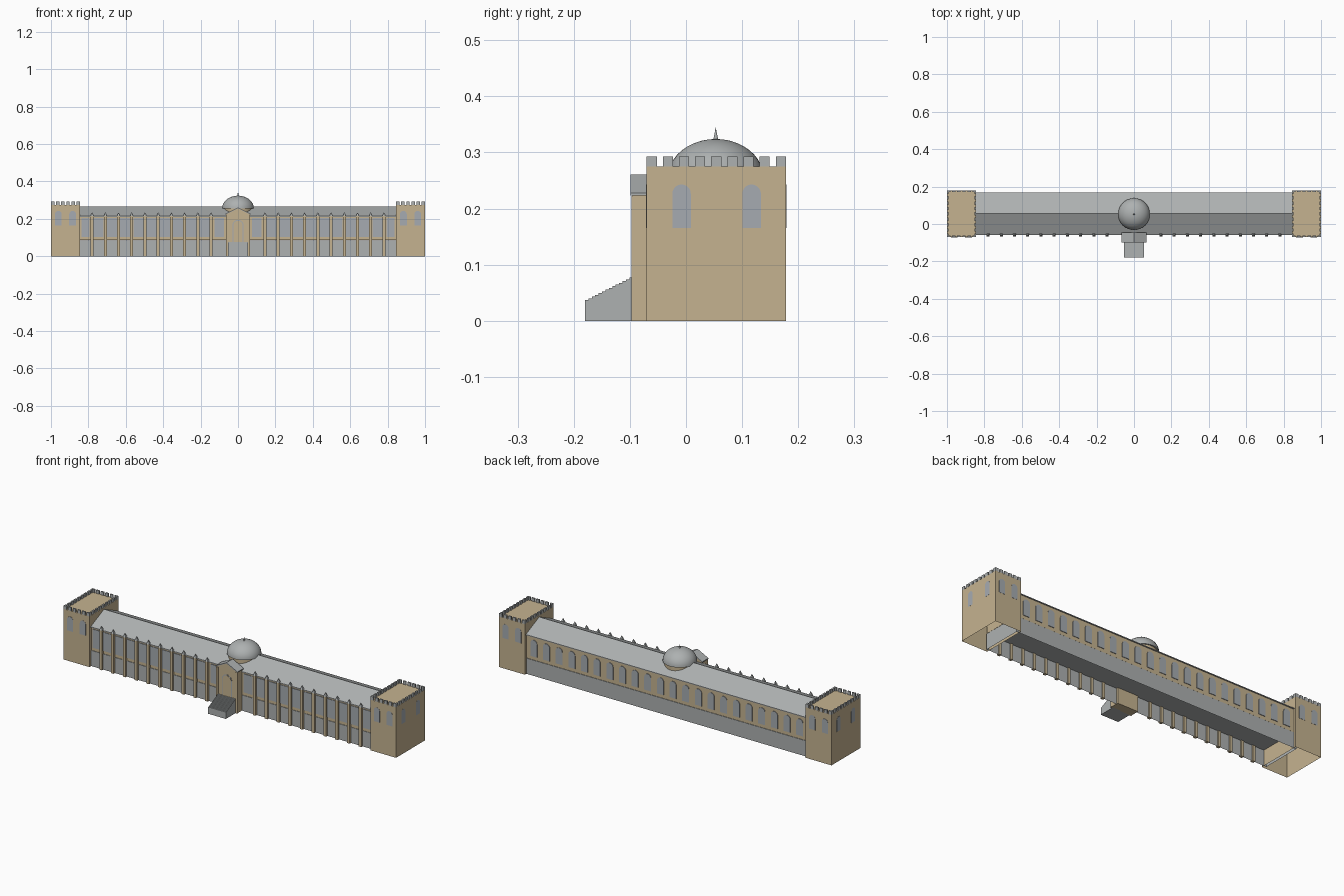
import bpy, bmesh, math

if "Cube" in bpy.data.objects:
    bpy.data.objects.remove(bpy.data.objects["Cube"])


def material(name, rgb):
    m = bpy.data.materials.new(name)
    m.diffuse_color = (*rgb, 1)
    m.use_nodes = True
    m.node_tree.nodes["Principled BSDF"].inputs["Base Color"].default_value = m.diffuse_color
    return m


STONE = material("sandstone", (0.56, 0.45, 0.28))
SLATE = material("grey_slate", (0.42, 0.44, 0.44))
GLASS = material("window_glass", (0.38, 0.41, 0.44))


def finish(name, bm, mat, recalc=True):
    if recalc:
        bmesh.ops.recalc_face_normals(bm, faces=bm.faces[:])
    me = bpy.data.meshes.new(name)
    bm.to_mesh(me)
    bm.free()
    me.materials.append(mat)
    ob = bpy.data.objects.new(name, me)
    bpy.context.collection.objects.link(ob)
    return ob


def add_box(bm, x0, x1, y0, y1, z0, z1, open_bottom=False):
    v = [bm.verts.new((x, y, z)) for z in (z0, z1) for x, y in
         ((x0, y0), (x1, y0), (x1, y1), (x0, y1))]
    quads = [(4, 5, 6, 7), (0, 1, 5, 4), (1, 2, 6, 5), (2, 3, 7, 6), (3, 0, 4, 7)]
    if not open_bottom:
        quads.append((3, 2, 1, 0))
    for q in quads:
        bm.faces.new([v[i] for i in q])


def add_prism(bm, outline, to_world, a, b):
    """Extrude a 2D outline between depths a and b."""
    lo = [bm.verts.new(to_world(u, w, a)) for u, w in outline]
    hi = [bm.verts.new(to_world(u, w, b)) for u, w in outline]
    bm.faces.new(lo)
    bm.faces.new(hi[::-1])
    n = len(outline)
    for i in range(n):
        j = (i + 1) % n
        bm.faces.new((lo[j], lo[i], hi[i], hi[j]))


def along_y(u, w, d):
    return (u, d, w)


def along_x(u, w, d):
    return (d, u, w)


def arch(c, half, z0, z1, n=10):
    """Round-headed opening outline, z1 is the crown."""
    spring = z1 - half
    pts = [(c - half, z0), (c + half, z0)]
    return pts + [(c + half * math.cos(math.pi * i / n), spring + half * math.sin(math.pi * i / n))
                  for i in range(n + 1)]


def add_cone(bm, x, y, z0, z1, r, n):
    base = [bm.verts.new((x + r * math.cos(math.tau * (i + .5) / n),
                          y + r * math.sin(math.tau * (i + .5) / n), z0)) for i in range(n)]
    tip = bm.verts.new((x, y, z1))
    bm.faces.new(base[::-1])
    for i in range(n):
        bm.faces.new((base[i], base[(i + 1) % n], tip))


# Long hall: slate basement, sandstone upper floor, gable roof
bm = bmesh.new()
add_box(bm, -0.86, 0.86, -0.055, 0.165, 0, 0.085, True)
finish("basement", bm, SLATE, False)
bm = bmesh.new()
add_box(bm, -0.86, 0.86, -0.054, 0.164, 0.086, 0.213)
finish("upper_floor", bm, STONE)
bm = bmesh.new()
add_prism(bm, [(-0.059, 0.211), (0.169, 0.211), (0.169, 0.215), (0.055, 0.267), (-0.059, 0.215)],
          along_x, -0.85, 0.85)
finish("hall_roof", bm, SLATE)

# Front bays: buttresses with pinnacles, wide windows between them
STEP = 0.0707
posts = [s * (0.144 + STEP * i) for s in (-1, 1) for i in range(10)]
bm, caps, panes = bmesh.new(), bmesh.new(), bmesh.new()
for x in posts:
    add_box(bm, x - 0.008, x + 0.008, -0.066, -0.05, 0, 0.215)
    add_cone(caps, x, -0.058, 0.215, 0.236, 0.0115, 4)
for s in (-1, 1):
    for i in range(10):
        c = s * (0.144 + STEP * (i - 0.5) if i else 0.1)
        half = 0.027 if i else 0.026
        add_box(panes, c - half, c + half, -0.057, -0.05, 0.103, 0.204)
    c = s * 0.815
    add_box(panes, c - 0.022, c + 0.022, -0.057, -0.05, 0.103, 0.204)
finish("buttresses", bm, STONE)
finish("pinnacles", caps, SLATE)
finish("front_windows", panes, GLASS)

# Arched windows along the back
bm = bmesh.new()
for i in range(22):
    add_prism(bm, arch(-0.8 + 1.6 * i / 21, 0.02, 0.105, 0.195), along_y, 0.16, 0.167)
finish("back_windows", bm, GLASS)

# End towers with arched windows and battlements
Y0, Y1 = -0.07, 0.178
for s, side in ((-1, "left"), (1, "right")):
    x0, x1 = sorted((s * 0.845, s * 1.0))
    bm = bmesh.new()
    add_box(bm, x0, x1, Y0, Y1, 0, 0.275, True)
    finish(side + "_tower", bm, STONE, False)
    bm = bmesh.new()
    for off in (-0.038, 0.038):
        for y in (Y0, Y1):
            add_prism(bm, arch(s * 0.9225 + off, 0.018, 0.165, 0.243), along_y, y - 0.001, y + 0.001)
    for c in (-0.008, 0.117):
        add_prism(bm, arch(c, 0.0165, 0.165, 0.243), along_x, s * 0.999, s * 1.0005)
    finish(side + "_tower_windows", bm, GLASS)
    bm = bmesh.new()
    t, w = 0.008, 0.018
    for i in range(6):
        x = x0 + (x1 - x0 - w) * i / 5
        for y in (Y0, Y1 - t):
            add_box(bm, x, x + w, y, y + t, 0.274, 0.293)
    for i in range(9):
        y = Y0 + (Y1 - Y0 - w) * i / 8
        for x in (x0, x1 - t):
            add_box(bm, x, x + t, y, y + w, 0.274, 0.293)
    finish(side + "_battlements", bm, SLATE)

# Entrance porch: gabled block, roof slabs, arch moulding, corner strips
bm = bmesh.new()
add_prism(bm, [(-0.062, 0), (0.062, 0), (0.062, 0.225), (0, 0.256), (-0.062, 0.225)],
          along_y, -0.095, -0.045)
finish("porch", bm, STONE)
bm = bmesh.new()
add_prism(bm, [(-0.066, 0.223), (0, 0.255), (0.066, 0.223), (0.066, 0.228), (0, 0.261), (-0.066, 0.228)],
          along_y, -0.099, -0.045)
finish("porch_roof", bm, SLATE)
bm = bmesh.new()
for s in (-1, 1):
    add_box(bm, s * 0.058 - 0.006, s * 0.058 + 0.006, -0.097, -0.09, 0, 0.222)
finish("porch_corner_strips", bm, STONE)
bm = bmesh.new()
add_prism(bm, arch(0, 0.03, 0.075, 0.195), along_y, -0.0958, -0.094)
finish("door_surround", bm, GLASS)
bm = bmesh.new()
add_prism(bm, arch(0, 0.025, 0.075, 0.19), along_y, -0.0966, -0.094)
finish("door", bm, STONE)

# Entrance stairs
N = 14
profile = [(-0.09, 0), (-0.18, 0)]
for i in range(N):
    z = 0.037 + 0.04 * i / (N - 1)
    profile += [(-0.18 + 0.085 * i / N, z), (-0.18 + 0.085 * (i + 1) / N, z)]
profile.append((-0.09, 0.077))
bm = bmesh.new()
add_prism(bm, profile, along_x, -0.053, 0.053)
finish("stairs", bm, SLATE)

# Dome on a low drum, with spire
CY = 0.053
bpy.ops.mesh.primitive_cylinder_add(vertices=40, radius=0.078, depth=0.045, location=(0, CY, 0.236))
drum = bpy.context.object
drum.name = "dome_drum"
drum.data.materials.append(STONE)
bpy.ops.object.shade_smooth_by_angle()
rings, seg = 10, 40
bm = bmesh.new()
grid = []
for k in range(rings):
    a = math.pi / 2 * k / rings
    grid.append([bm.verts.new((0.085 * math.cos(a) * math.cos(math.tau * i / seg),
                               CY + 0.085 * math.cos(a) * math.sin(math.tau * i / seg),
                               0.256 + 0.068 * math.sin(a))) for i in range(seg)])
top = bm.verts.new((0, CY, 0.324))
bm.faces.new(grid[0][::-1])
for i in range(seg):
    j = (i + 1) % seg
    for k in range(rings - 1):
        bm.faces.new((grid[k][i], grid[k][j], grid[k + 1][j], grid[k + 1][i]))
    bm.faces.new((grid[-1][i], grid[-1][j], top))
dome = finish("dome", bm, SLATE)
bpy.ops.object.select_all(action='DESELECT')
dome.select_set(True)
bpy.context.view_layer.objects.active = dome
bpy.ops.object.shade_smooth_by_angle()
bm = bmesh.new()
add_cone(bm, 0, CY, 0.32, 0.345, 0.005, 12)
finish("spire", bm, SLATE)
